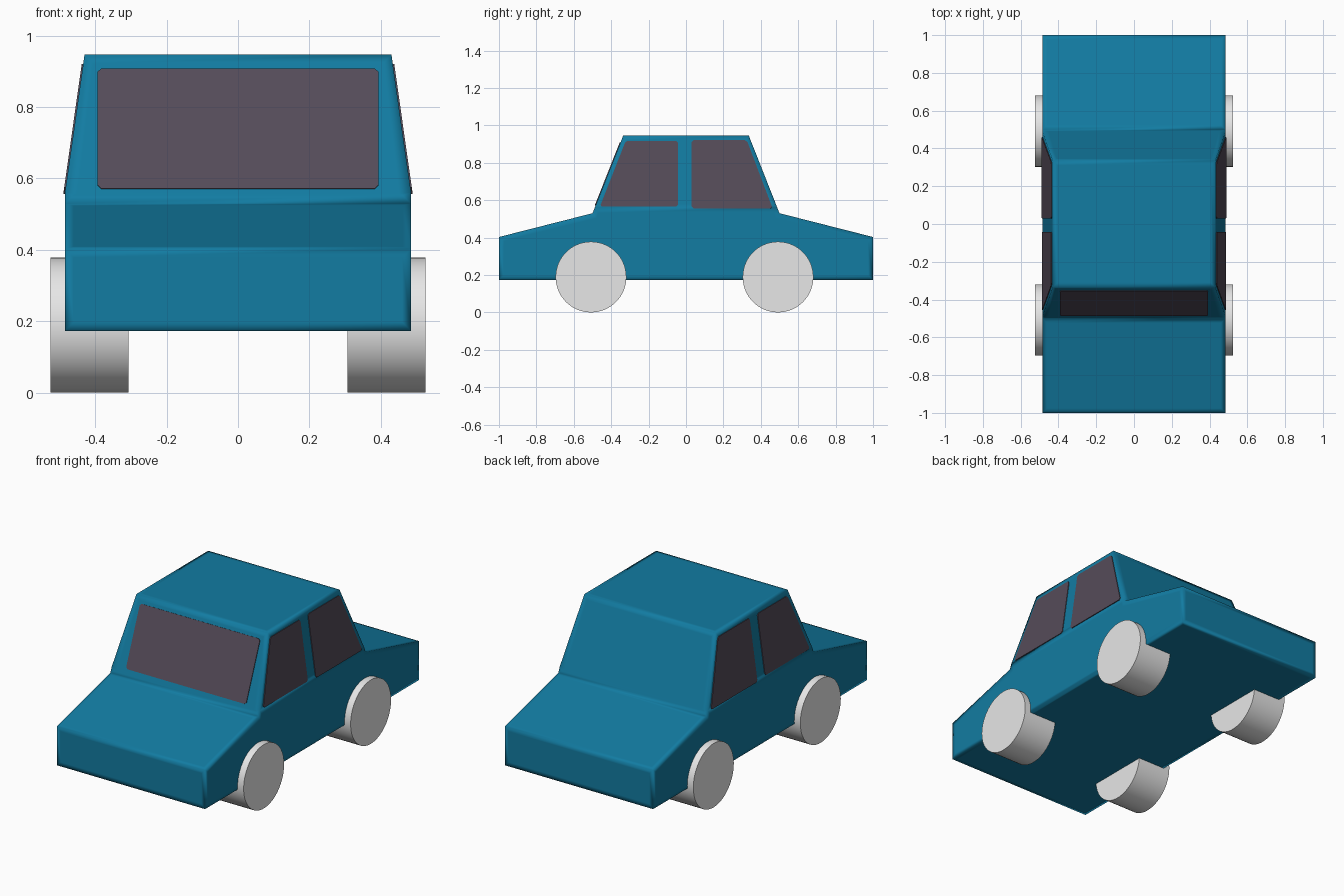
import bpy, bmesh, math
from mathutils import Vector

if "Cube" in bpy.data.objects:
    bpy.data.objects.remove(bpy.data.objects["Cube"])


def material(name, rgb):
    m = bpy.data.materials.new(name)
    m.diffuse_color = (*rgb, 1)
    m.use_nodes = True
    m.node_tree.nodes["Principled BSDF"].inputs["Base Color"].default_value = m.diffuse_color
    return m


BLUE = material("blue paint", (0.006, 0.2, 0.36))
GLASS = material("dark glass", (0.09, 0.071, 0.1))
GREY = material("wheel grey", (0.8, 0.8, 0.8))


def finish(bm, name, mat, smooth=False):
    bmesh.ops.recalc_face_normals(bm, faces=bm.faces)
    for f in bm.faces:
        f.smooth = smooth
    me = bpy.data.meshes.new(name)
    bm.to_mesh(me)
    bm.free()
    me.materials.append(mat)
    ob = bpy.data.objects.new(name, me)
    bpy.context.collection.objects.link(ob)
    return ob


# Body: side profile (half width, y, z), mirrored front to back and side to side
half = [(0.485, -1, 0.173), (0.485, -1, 0.403), (0.485, -0.5, 0.53),
        (0.485, -0.488, 0.56), (0.43, -0.335, 0.947)]
profile = half + [(x, -y, z) for x, y, z in reversed(half)]
bm = bmesh.new()
right = [bm.verts.new(p) for p in profile]
left = [bm.verts.new((-x, y, z)) for x, y, z in profile]
n = len(profile)
for i in range(n):
    j = (i + 1) % n
    if i in (2, 6):      # merged into the windscreen and rear slopes below
        continue
    if i in (3, 5):      # slopes include the short strip below the belt line
        a, b, c = (2, 3, 4) if i == 3 else (7, 6, 5)
        bm.faces.new([right[a], right[b], right[c], left[c], left[b], left[a]])
        continue
    bm.faces.new([right[i], right[j], left[j], left[i]])
for side in (right, left):
    bm.faces.new([side[k] for k in (0, 1, 2, 3, 6, 7, 8, 9)])
    bm.faces.new([side[k] for k in (3, 4, 5, 6)])
bmesh.ops.recalc_face_normals(bm, faces=bm.faces)
# inner panel loops give the soft-edged smooth shading
bmesh.ops.inset_individual(bm, faces=bm.faces[:], thickness=0.035)
finish(bm, "car_body", BLUE, smooth=True)


def window(name, pts, normal):
    """Thin glass plate with slightly clipped corners."""
    bm = bmesh.new()
    pts = [Vector(p) for p in pts]
    ring = []
    for i, p in enumerate(pts):
        for q in (pts[i - 1], pts[(i + 1) % 4]):
            ring.append(p + (q - p).normalized() * 0.01)
    off = Vector(normal).normalized() * 0.004
    outer = [bm.verts.new(p + off) for p in ring]
    inner = [bm.verts.new(p - off) for p in ring]
    bm.faces.new(outer)
    bm.faces.new(inner)
    for i in range(8):
        j = (i + 1) % 8
        bm.faces.new([outer[i], outer[j], inner[j], inner[i]])
    finish(bm, name, GLASS)


# Windscreen on the front slope
def slope_y(z):
    return -0.5 + (z - 0.53) * 0.165 / 0.417


window("windscreen",
       [(x, slope_y(z), z) for x, z in
        ((-0.393, 0.571), (0.393, 0.571), (0.393, 0.907), (-0.393, 0.907))],
       (0, -0.417, 0.165))

# Side windows, following the inward lean of the cabin
side_windows = {
    "front": [(-0.46, 0.565), (-0.043, 0.565), (-0.043, 0.917), (-0.322, 0.917)],
    "rear": [(0.03, 0.556), (0.463, 0.556), (0.325, 0.92), (0.03, 0.92)],
}
for s, sname in ((1, "right"), (-1, "left")):
    for wname, pts in side_windows.items():
        window(f"{wname}_{sname}_window",
               [(s * (0.485 - (z - 0.56) * 0.055 / 0.387), y, z) for y, z in pts],
               (s * 0.387, 0, 0.055))

# Wheels
for s, sname in ((1, "right"), (-1, "left")):
    for y, wname in ((-0.508, "front"), (0.492, "rear")):
        bpy.ops.mesh.primitive_cylinder_add(
            vertices=64, radius=0.189, depth=0.218,
            location=(s * 0.416, y, 0.189), rotation=(0, math.pi / 2, 0))
        ob = bpy.context.object
        ob.name = f"{wname}_{sname}_wheel"
        ob.data.materials.append(GREY)
        bpy.ops.object.shade_smooth_by_angle(angle=math.radians(30))
